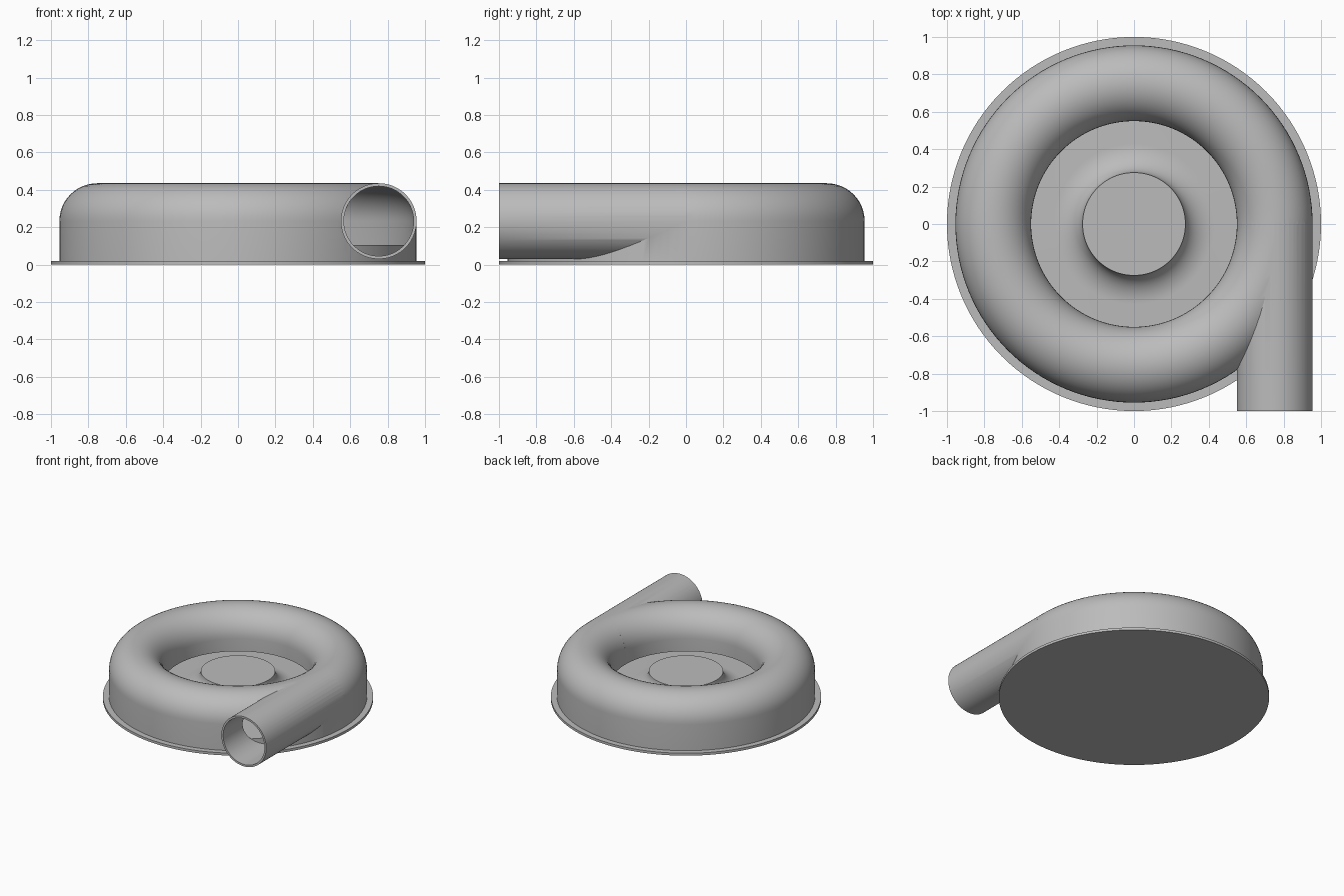
import bpy, bmesh, math
from mathutils import Matrix, Vector

cube = bpy.data.objects.get("Cube")
if cube:
    bpy.data.objects.remove(cube)

grey = bpy.data.materials.new("plain grey")
grey.use_nodes = True
colour = (0.5, 0.5, 0.5, 1)
grey.diffuse_color = colour
grey.node_tree.nodes["Principled BSDF"].inputs["Base Color"].default_value = colour

SEG = 128
MID_R, MID_Z, TUBE_R, WALL = 0.7525, 0.2325, 0.2025, 0.016


def finish(name, bm):
    bmesh.ops.remove_doubles(bm, verts=bm.verts, dist=1e-5)
    bmesh.ops.recalc_face_normals(bm, faces=bm.faces)
    mesh = bpy.data.meshes.new(name)
    bm.to_mesh(mesh)
    bm.free()
    mesh.materials.append(grey)
    obj = bpy.data.objects.new(name, mesh)
    bpy.context.collection.objects.link(obj)
    return obj


def lathe(name, profile, closed=False):
    """Spin a (radius, height) profile around the z axis."""
    bm = bmesh.new()
    verts = [bm.verts.new((r, 0, z)) for r, z in profile]
    edges = [bm.edges.new(pair) for pair in zip(verts, verts[1:])]
    if closed:
        edges.append(bm.edges.new((verts[-1], verts[0])))
    bmesh.ops.spin(bm, geom=verts + edges, cent=(0, 0, 0), axis=(0, 0, 1),
                   angle=math.tau, steps=SEG, use_merge=True)
    return finish(name, bm)


def pipe(name, radius, y0, y1):
    bm = bmesh.new()
    place = Matrix.Translation(Vector((MID_R, (y0 + y1) / 2, MID_Z)))
    bmesh.ops.create_cone(bm, cap_ends=True, segments=96, radius1=radius, radius2=radius,
                          depth=abs(y1 - y0), matrix=place @ Matrix.Rotation(math.pi / 2, 4, 'X'))
    return finish(name, bm)


def boolean(obj, other, operation):
    mod = obj.modifiers.new(operation.title(), 'BOOLEAN')
    mod.operation, mod.object, mod.solver = operation, other, 'EXACT'
    other.hide_render = True
    other.hide_set(True)


def arch(radius, outer_foot, inner_foot):
    """Half-round section with straight legs."""
    arc = [(MID_R + radius * math.cos(math.pi * i / 24),
            MID_Z + radius * math.sin(math.pi * i / 24)) for i in range(25)]
    return [(MID_R + radius, outer_foot)] + arc + [(MID_R - radius, inner_foot)]


def smooth(obj):
    bpy.ops.object.select_all(action='DESELECT')
    obj.select_set(True)
    bpy.context.view_layer.objects.active = obj
    bpy.ops.object.shade_smooth_by_angle(angle=math.radians(30))


# Base plate
base = lathe("base_plate", [(0, 0), (1, 0), (1, 0.02), (0, 0.02)])

# Rotor floor with flared hub
flare = [(0.43 - 0.155 * math.sin(math.pi / 2 * i / 12),
          0.225 - 0.12 * math.cos(math.pi / 2 * i / 12)) for i in range(13)]
hub = lathe("hub_and_floor", [(0, 0.015), (0.935, 0.015), (0.935, 0.105)] + flare + [(0, 0.225)])

# Ring housing with outlet pipe, hollowed out
housing = lathe("ring_housing", arch(TUBE_R, 0.015, 0.13), closed=True)
outlet = pipe("outlet_pipe", TUBE_R, 0, -1)
ring_void = lathe("ring_void", arch(TUBE_R - WALL, -0.1, -0.1), closed=True)
bore = pipe("outlet_bore", TUBE_R - WALL, 0, -1.1)
boolean(housing, outlet, 'UNION')
boolean(housing, ring_void, 'DIFFERENCE')
boolean(housing, bore, 'DIFFERENCE')

# Bake the housing and drop its helpers
bpy.context.view_layer.update()
graph = bpy.context.evaluated_depsgraph_get()
baked = bpy.data.meshes.new_from_object(housing.evaluated_get(graph))
housing.modifiers.clear()
housing.data = baked
for helper in (outlet, ring_void, bore):
    bpy.data.objects.remove(helper)

for obj in (base, hub, housing):
    smooth(obj)
